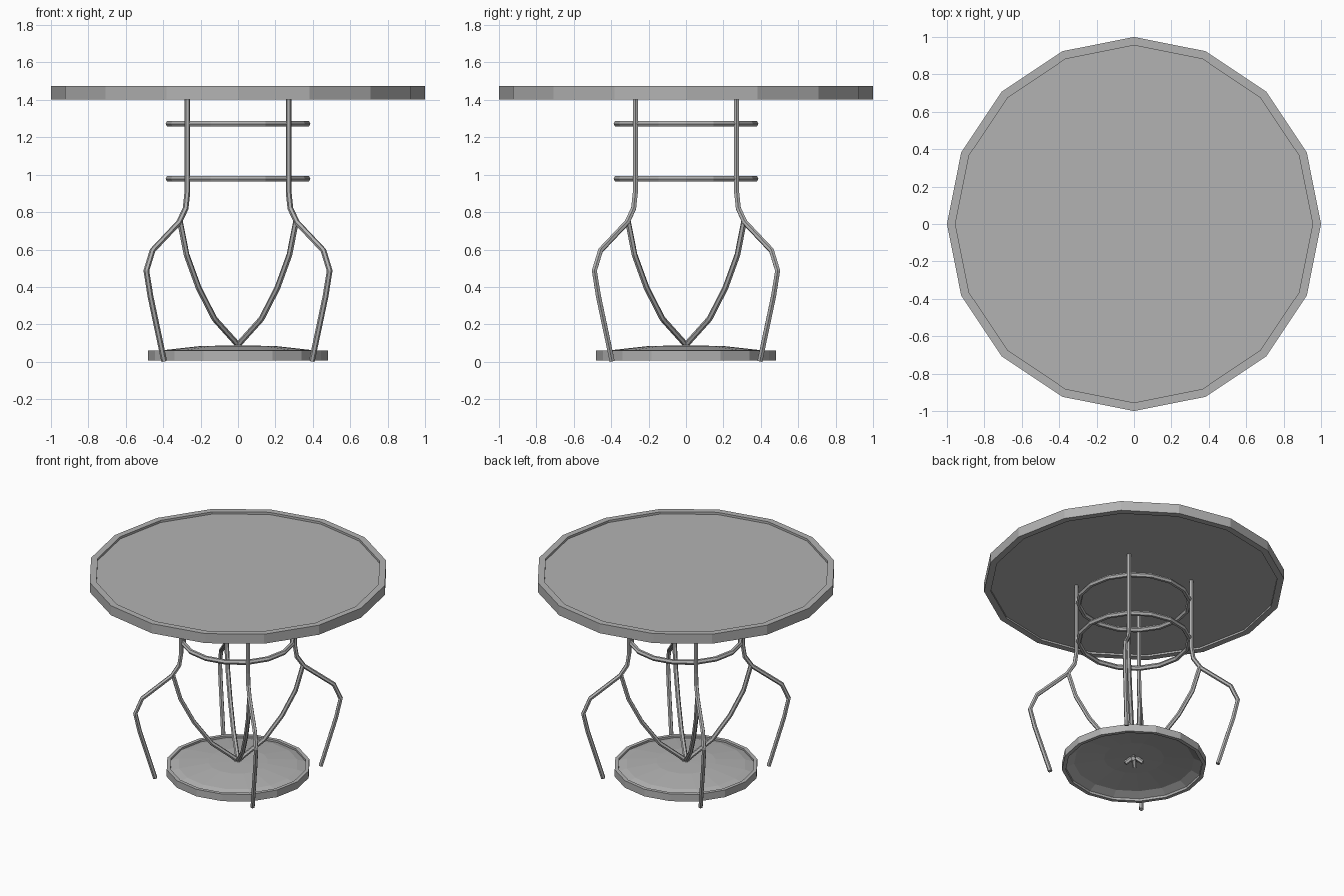
import bpy, bmesh, math

if "Cube" in bpy.data.objects:
    bpy.data.objects.remove(bpy.data.objects["Cube"])

SIDES = 16

grey = bpy.data.materials.new("dark_grey")
grey.diffuse_color = (0.45, 0.45, 0.45, 1)
grey.use_nodes = True
grey.node_tree.nodes["Principled BSDF"].inputs["Base Color"].default_value = grey.diffuse_color


def lathe(name, profile):
    """Revolve an (r, z) profile around z into a flat-shaded 16-sided solid."""
    bm = bmesh.new()
    rings = []
    for r, z in profile:
        if r == 0:
            rings.append([bm.verts.new((0, 0, z))] * SIDES)
        else:
            rings.append([bm.verts.new((r * math.cos(math.tau * i / SIDES),
                                        r * math.sin(math.tau * i / SIDES), z))
                          for i in range(SIDES)])
    for a, b in zip(rings, rings[1:]):
        for i in range(SIDES):
            j = (i + 1) % SIDES
            quad = list(dict.fromkeys((a[i], b[i], b[j], a[j])))
            bm.faces.new(quad)
    bmesh.ops.recalc_face_normals(bm, faces=bm.faces[:])
    mesh = bpy.data.meshes.new(name)
    bm.to_mesh(mesh)
    bm.free()
    mesh.materials.append(grey)
    obj = bpy.data.objects.new(name, mesh)
    bpy.context.collection.objects.link(obj)
    return obj


def tube(name, paths, radius, closed=False):
    """Six-sided bent rods following the given point lists, as a mesh."""
    curve = bpy.data.curves.new(name, 'CURVE')
    curve.dimensions = '3D'
    curve.bevel_depth = radius
    curve.bevel_resolution = 1
    curve.use_fill_caps = not closed
    curve.materials.append(grey)
    for pts in paths:
        s = curve.splines.new('POLY')
        s.points.add(len(pts) - 1)
        for p, co in zip(s.points, pts):
            p.co = (*co, 1)
        s.use_cyclic_u = closed
        s.use_smooth = False
    obj = bpy.data.objects.new(name, curve)
    bpy.context.collection.objects.link(obj)
    bpy.ops.object.select_all(action='DESELECT')
    obj.select_set(True)
    bpy.context.view_layer.objects.active = obj
    bpy.ops.object.convert(target='MESH')
    return obj


# Table top with a raised rim around a recessed panel
lathe("table_top", [(0, 1.457), (0.955, 1.457), (0.955, 1.473), (1, 1.473),
                    (1, 1.403), (0.955, 1.403), (0.955, 1.416), (0, 1.416)])

# Lower shelf: rim around a thin, gently domed sheet
lathe("lower_shelf", [(0, 0.088), (0.2, 0.084), (0.4, 0.062), (0.455, 0.046),
                      (0.455, 0.06), (0.481, 0.06), (0.481, 0.008),
                      (0.455, 0.008), (0.455, 0.025), (0.4, 0.052),
                      (0.2, 0.076), (0, 0.08)])

# Four diagonal legs, each with an outer foot and an inner brace to the shelf
OUTER = [(0.271, 1.425), (0.271, 0.905), (0.28, 0.82), (0.315, 0.745),
         (0.457, 0.595), (0.49, 0.487), (0.468, 0.35), (0.395, 0.004)]
INNER = [(0.31, 0.75), (0.275, 0.572), (0.211, 0.396), (0.126, 0.23),
         (0, 0.09), (-0.042, 0.04)]
for sx, sy, label in ((1, -1, "front_right"), (-1, -1, "front_left"),
                      (1, 1, "back_right"), (-1, 1, "back_left")):
    tube(label + "_leg", [[(sx * d, sy * d, z) for d, z in path]
                          for path in (OUTER, INNER)], 0.0155)

# Two hoops tying the legs together
for label, z in (("upper_hoop", 1.272), ("lower_hoop", 0.978)):
    tube(label, [[(0.37 * math.cos(math.tau * i / SIDES),
                   0.37 * math.sin(math.tau * i / SIDES), z)
                  for i in range(SIDES)]], 0.0175, closed=True)
